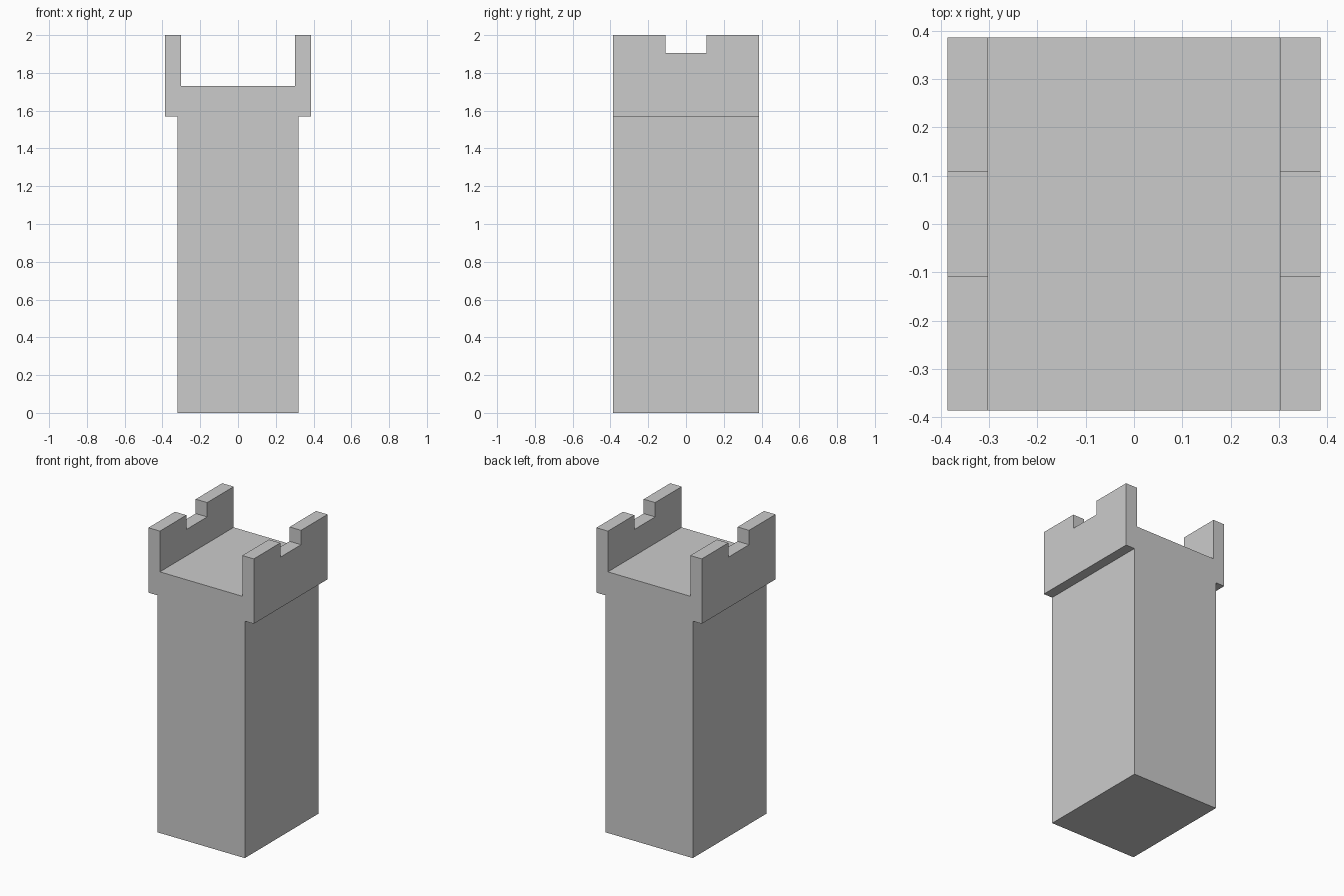
import bpy
import bmesh

if "Cube" in bpy.data.objects:
    bpy.data.objects.remove(bpy.data.objects["Cube"])

HALF_DEPTH = 0.386
OUTER, INNER, SHAFT = 0.386, 0.302, 0.32
LEDGE_Z, FLOOR_Z, NOTCH_Z, TOP_Z = 1.57, 1.73, 1.905, 2.0
NOTCH_HALF = 0.109


def extruded_profile(name, half_profile, half_depth):
    """Mirror a right-hand XZ profile and extrude it along Y."""
    profile = half_profile + [(-x, z) for x, z in reversed(half_profile)]
    bm = bmesh.new()
    face = bm.faces.new([bm.verts.new((x, -half_depth, z)) for x, z in profile])
    new = bmesh.ops.extrude_face_region(bm, geom=[face])["geom"]
    verts = [v for v in new if isinstance(v, bmesh.types.BMVert)]
    bmesh.ops.translate(bm, verts=verts, vec=(0, 2 * half_depth, 0))
    bmesh.ops.recalc_face_normals(bm, faces=bm.faces)
    mesh = bpy.data.meshes.new(name)
    bm.to_mesh(mesh)
    bm.free()
    obj = bpy.data.objects.new(name, mesh)
    bpy.context.collection.objects.link(obj)
    return obj


# Tower shaft, overhanging head and two side parapets in one solid
tower = extruded_profile("tower", [
    (SHAFT, 0), (SHAFT, LEDGE_Z), (OUTER, LEDGE_Z),
    (OUTER, TOP_Z), (INNER, TOP_Z), (INNER, FLOOR_Z)], HALF_DEPTH)

# Cutter for the notch in the middle of both parapets
cutter = extruded_profile("notch_cutter", [(0.6, NOTCH_Z), (0.6, 2.2)], NOTCH_HALF)
cutter.hide_render = True
cutter.hide_set(True)

notch = tower.modifiers.new("parapet_notches", 'BOOLEAN')
notch.operation = 'DIFFERENCE'
notch.solver = 'EXACT'
notch.object = cutter
